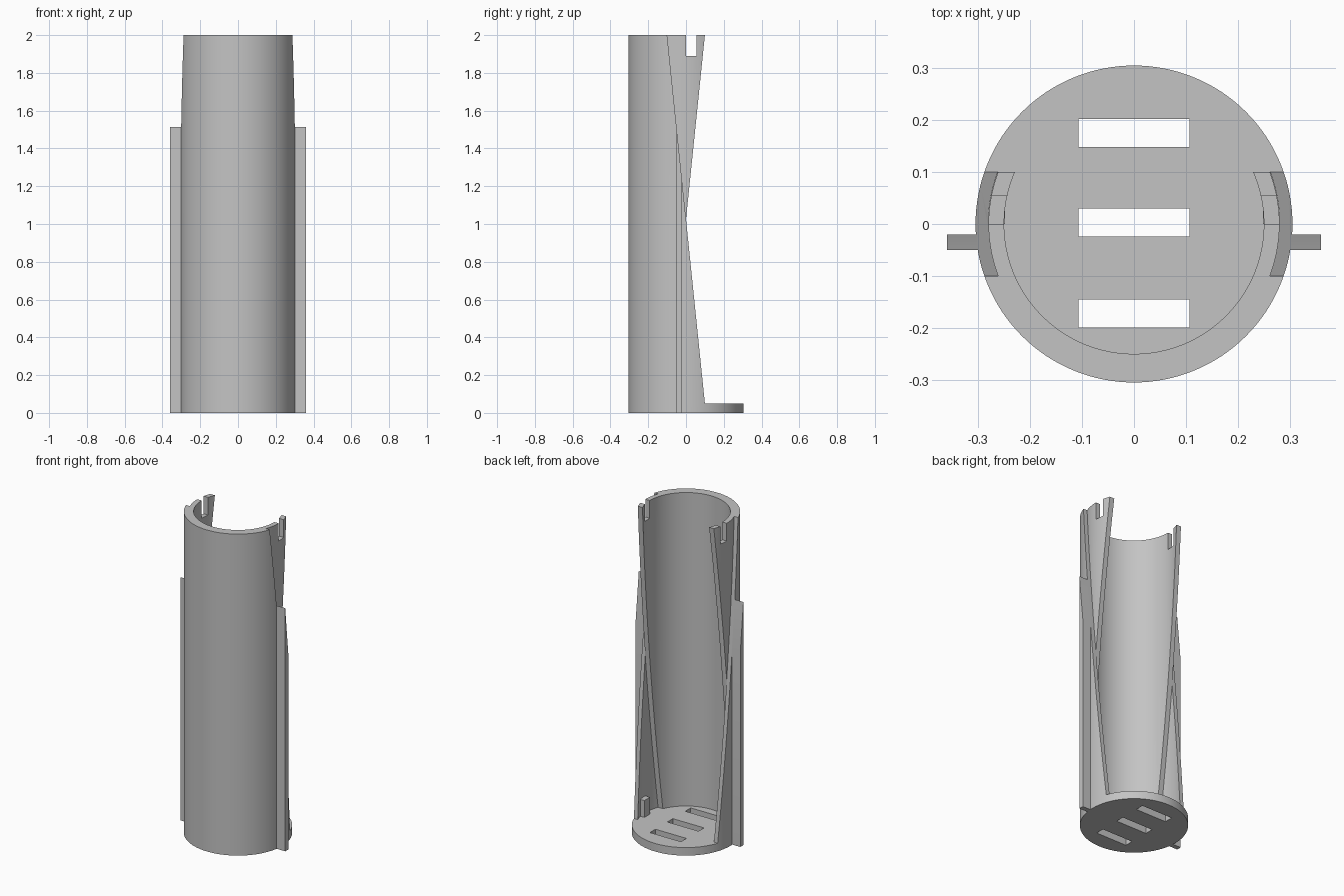
import bpy
import bmesh
from mathutils import Matrix

if "Cube" in bpy.data.objects:
    bpy.data.objects.remove(bpy.data.objects["Cube"])

grey = bpy.data.materials.new("plain_grey")
grey.use_nodes = True
grey.diffuse_color = (0.55, 0.55, 0.55, 1)
grey.node_tree.nodes["Principled BSDF"].inputs["Base Color"].default_value = grey.diffuse_color

R_OUT, R_MID, R_IN = 0.305, 0.28, 0.25
HEIGHT, FLOOR, LEAN = 2.0, 0.05, 0.10
TOP = HEIGHT + 0.1


def finish(bm, name):
    bmesh.ops.recalc_face_normals(bm, faces=bm.faces)
    mesh = bpy.data.meshes.new(name)
    bm.to_mesh(mesh)
    bm.free()
    mesh.materials.append(grey)
    ob = bpy.data.objects.new(name, mesh)
    bpy.context.collection.objects.link(ob)
    return ob


def cylinder(name, radius, z0, z1):
    bm = bmesh.new()
    bmesh.ops.create_cone(bm, cap_ends=True, segments=128, radius1=radius, radius2=radius,
                          depth=z1 - z0, matrix=Matrix.Translation((0, 0, (z0 + z1) / 2)))
    return finish(bm, name)


def prism(name, x0, x1, profile):
    """Extrude a (y, z) profile along x."""
    bm = bmesh.new()
    face = bm.faces.new([bm.verts.new((x0, y, z)) for y, z in profile])
    out = bmesh.ops.extrude_face_region(bm, geom=[face])["geom"]
    bmesh.ops.translate(bm, vec=(x1 - x0, 0, 0),
                        verts=[v for v in out if isinstance(v, bmesh.types.BMVert)])
    return finish(bm, name)


def box(name, x0, x1, y0, y1, z0, z1):
    return prism(name, x0, x1, [(y0, z0), (y1, z0), (y1, z1), (y0, z1)])


def combine(target, other, operation):
    mod = target.modifiers.new("combine", "BOOLEAN")
    mod.operation, mod.object, mod.solver = operation, other, "EXACT"
    bpy.context.view_layer.objects.active = target
    bpy.ops.object.modifier_apply(modifier=mod.name)
    bpy.data.objects.remove(other)


def wedge(name, side):
    """Everything behind a leaning plane; side sets which way it leans."""
    y_top = -side * LEAN * (TOP - 1.025) / 0.975
    return prism(name, -0.6, 0.6, [(side * LEAN, FLOOR), (0.6, FLOOR), (0.6, TOP), (y_top, TOP)])


# Solid post with a fin on each side
shell = cylinder("tube_shell", R_OUT, 0, HEIGHT)
for s in (-1, 1):
    combine(shell, box("fin", s * 0.27, s * 0.36, -0.05, -0.02, 0, 1.9), "UNION")

# Bore down to the floor
combine(shell, cylinder("bore", R_IN, FLOOR, TOP), "DIFFERENCE")

# Outer layer and fins cut by a plane leaning forward
outer_cut = wedge("outer_cut", 1)
combine(outer_cut, cylinder("core", R_MID, -0.1, TOP + 0.1), "DIFFERENCE")
combine(shell, outer_cut, "DIFFERENCE")

# Inner layer cut by a plane leaning backward
inner_cut = wedge("inner_cut", -1)
combine(inner_cut, cylinder("core", R_MID + 0.0005, -0.1, TOP + 0.1), "INTERSECT")
combine(shell, inner_cut, "DIFFERENCE")

# Inner layer ends flush at the back of the top edge
combine(shell, box("trim", -0.5, 0.5, 0.104, 0.5, FLOOR, TOP), "DIFFERENCE")

# Notches in the top edge and slots through the floor
combine(shell, box("notch", -0.5, 0.5, 0, 0.055, 1.89, TOP), "DIFFERENCE")
for y in (-0.172, 0.003, 0.175):
    combine(shell, box("slot", -0.107, 0.107, y - 0.027, y + 0.027, -0.1, 0.1), "DIFFERENCE")

# Locking tabs inside the foot of the outer layer
parts = [shell]
for s, side in ((1, "left"), (-1, "right")):
    parts.append(box(side + "_tab", s * 0.248, s * 0.285, 0, 0.055, 0.04, 0.155))

for ob in parts:
    bpy.ops.object.select_all(action="DESELECT")
    ob.select_set(True)
    bpy.context.view_layer.objects.active = ob
    bpy.ops.object.shade_smooth_by_angle(angle=0.5)
